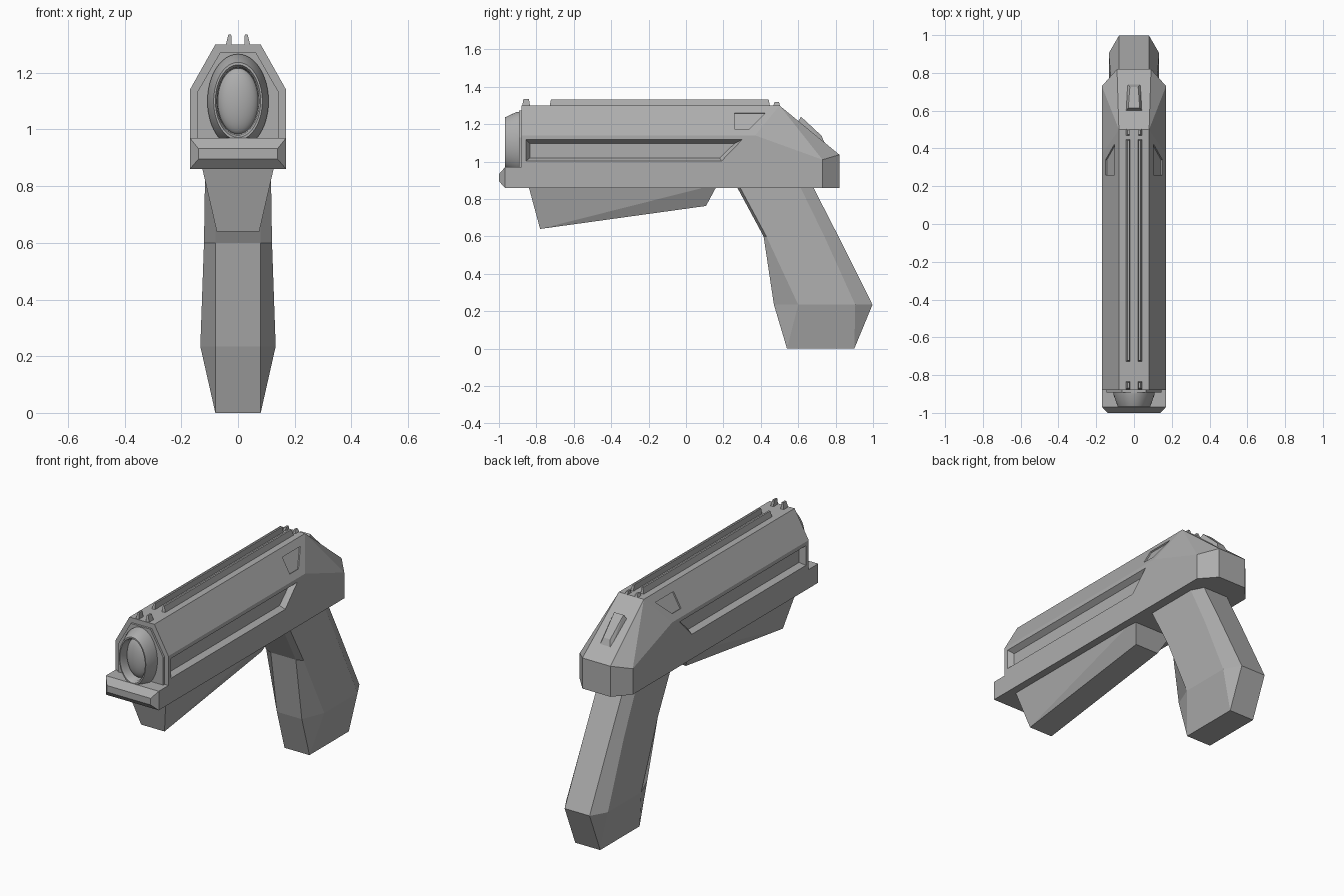
import bpy, bmesh, math
from mathutils import Vector

cube = bpy.data.objects.get("Cube")
if cube:
    bpy.data.objects.remove(cube, do_unlink=True)

GREY = (0.42, 0.42, 0.42, 1.0)
grey = bpy.data.materials.new("plain_grey")
grey.use_nodes = True
grey.diffuse_color = GREY
shader = next(n for n in grey.node_tree.nodes if n.type == 'BSDF_PRINCIPLED')
shader.inputs["Base Color"].default_value = GREY


def finish(name, bm):
    bmesh.ops.remove_doubles(bm, verts=bm.verts, dist=0.0005)
    bmesh.ops.recalc_face_normals(bm, faces=bm.faces)
    mesh = bpy.data.meshes.new(name)
    bm.to_mesh(mesh)
    bm.free()
    mesh.materials.append(grey)
    obj = bpy.data.objects.new(name, mesh)
    bpy.context.collection.objects.link(obj)
    return obj


def both(points):
    """Points together with their mirror images in x."""
    return [(s * x, y, z) for x, y, z in points for s in (1, -1)]


def hull(name, points):
    bm = bmesh.new()
    for p in points:
        bm.verts.new(p)
    bmesh.ops.convex_hull(bm, input=bm.verts)
    bmesh.ops.delete(bm, geom=[v for v in bm.verts if not v.link_faces], context='VERTS')
    bmesh.ops.dissolve_limit(bm, angle_limit=math.radians(1), verts=bm.verts, edges=bm.edges)
    return finish(name, bm)


def loft(name, sections, caps=True):
    bm = bmesh.new()
    rings = [[bm.verts.new(p) for p in s] for s in sections]
    n = len(rings[0])
    for a, b in zip(rings, rings[1:]):
        for i in range(n):
            j = (i + 1) % n
            bm.faces.new((a[i], a[j], b[j], b[i]))
    if caps:
        bm.faces.new(rings[0])
        bm.faces.new(rings[-1])
    return finish(name, bm)


def cut(target, cutter):
    cutter.hide_render = True
    mod = target.modifiers.new("cut", 'BOOLEAN')
    mod.operation = 'DIFFERENCE'
    mod.solver = 'EXACT'
    mod.object = cutter
    with bpy.context.temp_override(object=target, active_object=target):
        bpy.ops.object.modifier_apply(modifier=mod.name)
    bpy.data.objects.remove(cutter, do_unlink=True)


def smooth(obj):
    bpy.ops.object.select_all(action='DESELECT')
    obj.select_set(True)
    bpy.context.view_layer.objects.active = obj
    bpy.ops.object.shade_smooth_by_angle(angle=math.radians(30))


# Main housing with sloped shoulders and chamfered rear
W, T = 0.17, 0.08
body = hull("body", both([
    (W, -0.88, 0.86), (W, -0.88, 1.14), (T, -0.88, 1.30),
    (T, 0.50, 1.30), (W, 0.37, 1.14), (W, 0.73, 0.86), (W, 0.73, 1.01),
    (0.09, 0.82, 0.86), (0.09, 0.82, 1.037)]))

# Long side slots and small shoulder recesses
slot_rim = [(-0.855, 1.117), (0.30, 1.117), (0.19, 1.003), (-0.855, 1.003)]
slot_floor = [(-0.835, 1.097), (0.26, 1.097), (0.18, 1.02), (-0.835, 1.02)]
recess = [(0.26, 1.26), (0.425, 1.26), (0.34, 1.175), (0.26, 1.175)]
normal = Vector((0.16, 0, 0.09)).normalized()
for side in (1, -1):
    pts = [(side * x, y, z) for x in (W, 0.2) for y, z in slot_rim]
    pts += [(side * 0.14, y, z) for y, z in slot_floor]
    cut(body, hull("slot_cutter", pts))
    pts = []
    for y, z in recess:
        on_face = Vector((W - (z - 1.14) * 0.5625, y, z))
        for depth in (-0.008, 0.03):
            p = on_face + normal * depth
            pts.append((side * p.x, p.y, p.z))
    cut(body, hull("recess_cutter", pts))

# Bevelled chin under the muzzle
hull("chin", both([(W, y, z) for y in (-0.87, -0.968) for z in (0.86, 0.97)]
                  + [(0.14, -1.0, z) for z in (0.895, 0.933)]))

# Raised plate behind the muzzle
hull("muzzle_plate", both([(x, y, z) for y in (-0.87, -0.892)
                           for x, z in ((0.145, 0.95), (0.145, 1.13), (0.063, 1.272))]))

# Oval muzzle ring and recessed lens
SEG = 48
ring_profile = [(0.108, 0.166, -0.88), (0.108, 0.166, -0.905), (0.086, 0.137, -0.967),
                (0.080, 0.128, -0.967), (0.074, 0.120, -0.955), (0.070, 0.114, -0.89)]
smooth(loft("muzzle_ring", [
    [(rx * math.cos(math.tau * i / SEG), y, 1.10 + rz * math.sin(math.tau * i / SEG))
     for i in range(SEG)] for rx, rz, y in ring_profile], caps=False))
bm = bmesh.new()
bmesh.ops.create_uvsphere(bm, u_segments=SEG, v_segments=24, radius=1)
for v in bm.verts:
    v.co = (v.co.x * 0.073, -0.905 + v.co.y * 0.04, 1.10 + v.co.z * 0.118)
smooth(finish("lens", bm))

# Paired top rails with front and rear sights
for side, label in ((1, "left"), (-1, "right")):
    for part, y0, y1, top in (("front_sight", -0.877, -0.832, 1.335),
                              ("rail", -0.73, 0.45, 1.333),
                              ("rear_sight", 0.465, 0.505, 1.318)):
        pts = [(side * x, y, 1.29) for x in (0.022, 0.045) for y in (y0, y1)]
        pts += [(side * x, y, top) for x in (0.024, 0.034) for y in (y0 + 0.008, y1 - 0.008)]
        hull(label + "_" + part, pts)

# Hammer on the rear slope
hull("hammer", both([(0.05, 0.59, 1.20), (0.045, 0.59, 1.17), (0.03, 0.615, 1.24),
                     (0.022, 0.725, 1.138), (0.036, 0.745, 1.09), (0.036, 0.70, 1.08)]))

# Tapered fore grip under the housing
hull("fore_grip", both([
    (0.13, -0.845, 0.88), (0.13, 0.17, 0.88),
    (0.075, -0.785, 0.668), (0.075, 0.10, 0.785),
    (0.075, -0.78, 0.64), (0.075, 0.107, 0.763)]))

# Raked handle: height, front, side start, side end, back, half width
F = 0.08
handle = []
for z, front, s0, s1, back, w in (
        (0.89, 0.26, 0.275, 0.60, 0.667, 0.115),
        (0.86, 0.275, 0.29, 0.613, 0.682, 0.116),
        (0.60, 0.415, 0.43, 0.74, 0.815, 0.12),
        (0.235, 0.47, 0.60, 0.905, 0.997, 0.133),
        (0.0, 0.54, 0.54, 0.90, 0.90, F)):
    half = [(F, front, z), (w, s0, z), (w, s1, z), (F, back, z)]
    handle.append(half + [(-x, y, h) for x, y, h in reversed(half)])
loft("handle", handle)
